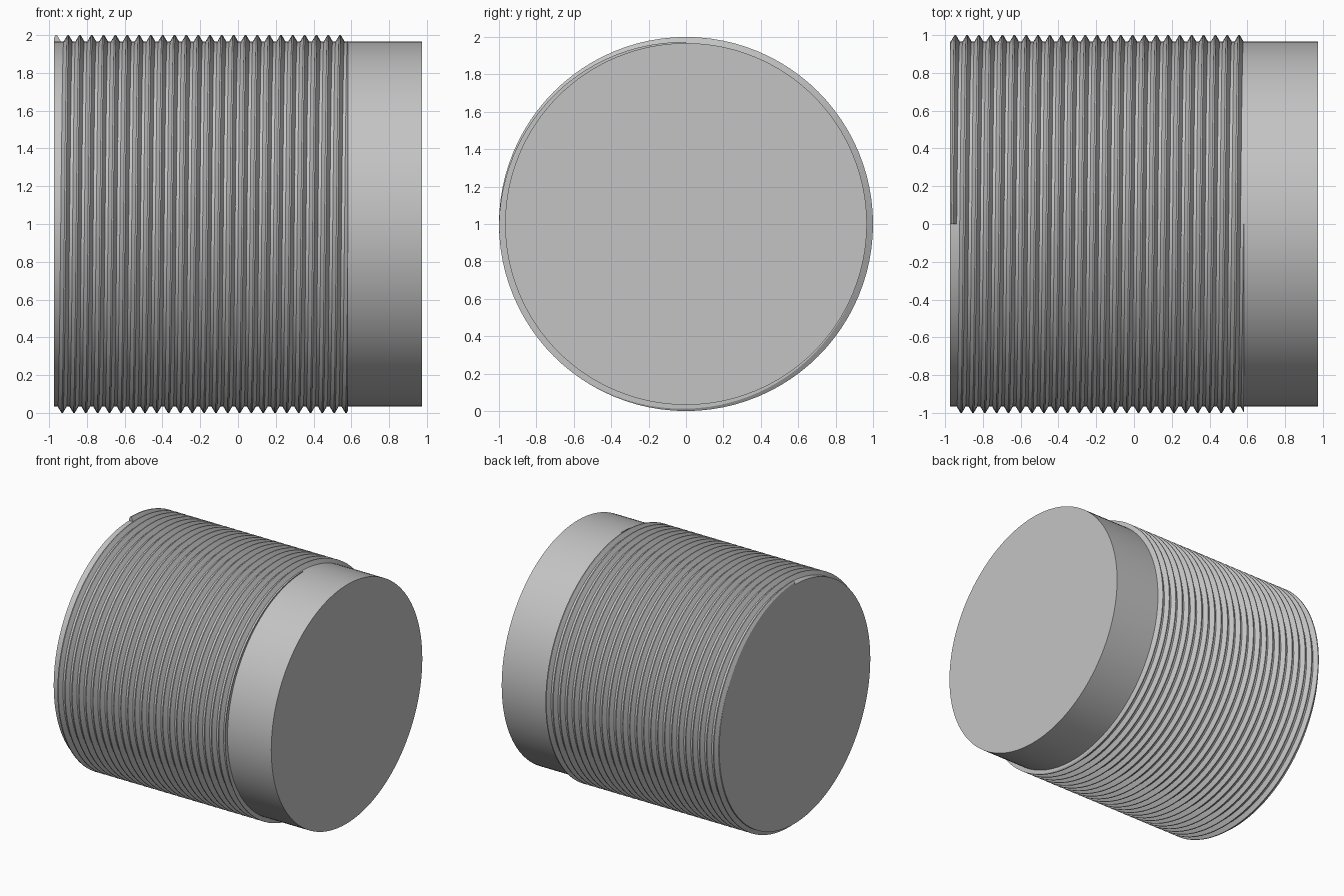
import bpy, bmesh
from math import sin, cos, pi

cube = bpy.data.objects.get("Cube")
if cube:
    bpy.data.objects.remove(cube)

ROOT, CREST = 0.967, 1.0          # thread radii
LEFT, RIGHT = -0.975, 0.975       # rod ends
THREAD_END = 0.583
PITCH, START, TURNS = 0.0626, -0.962, 25
BASE, TIP = 0.0234, 0.004         # half widths of the ridge
STEPS = 96

steel = bpy.data.materials.new("plain grey")
steel.use_nodes = True
grey = (0.55, 0.55, 0.55, 1)
steel.diffuse_color = grey
steel.node_tree.nodes["Principled BSDF"].inputs["Base Color"].default_value = grey


def finish(bm, name):
    bmesh.ops.remove_doubles(bm, verts=bm.verts, dist=1e-6)
    bmesh.ops.recalc_face_normals(bm, faces=bm.faces)
    mesh = bpy.data.meshes.new(name)
    bm.to_mesh(mesh)
    bm.free()
    mesh.materials.append(steel)
    obj = bpy.data.objects.new(name, mesh)
    bpy.context.collection.objects.link(obj)
    bpy.ops.object.select_all(action='DESELECT')
    obj.select_set(True)
    bpy.context.view_layer.objects.active = obj
    bpy.ops.object.shade_smooth_by_angle(angle=pi / 6)


def ring(bm, profile, angle):
    return [bm.verts.new((x, r * sin(angle), 1 + r * cos(angle))) for x, r in profile]


def bridge(bm, a, b):
    for i in range(len(a)):
        j = (i + 1) % len(a)
        bm.faces.new((a[i], a[j], b[j], b[i]))


# Plain rod lying along x
bm = bmesh.new()
ends = []
for x in (LEFT, RIGHT):
    ends.append([ring(bm, [(x, ROOT)], 2 * pi * i / 128)[0] for i in range(128)])
    bm.faces.new(ends[-1])
bridge(bm, *ends)
finish(bm, "rod")


# Helical ridge, cut flat at both ends of the threaded length
def ridge_profile(centre):
    points = [(centre - BASE, None)]
    points += [(centre + d, True) for d in (-BASE, -TIP, TIP, BASE)]
    points += [(centre + BASE, None)]
    profile = []
    for x, on_surface in points:
        x = min(max(x, LEFT), THREAD_END)
        height = min(max((BASE - abs(x - centre)) / (BASE - TIP), 0), 1)
        r = ROOT + height * (CREST - ROOT) if on_surface else ROOT - 0.01
        profile.append((x, r))
    return profile


bm = bmesh.new()
rings = [ring(bm, ridge_profile(START + PITCH * i / STEPS), 2 * pi * i / STEPS)
         for i in range(TURNS * STEPS + 1)]
for a, b in zip(rings, rings[1:]):
    bridge(bm, a, b)
bm.faces.new(rings[0])
bm.faces.new(rings[-1])
finish(bm, "screw_thread")
